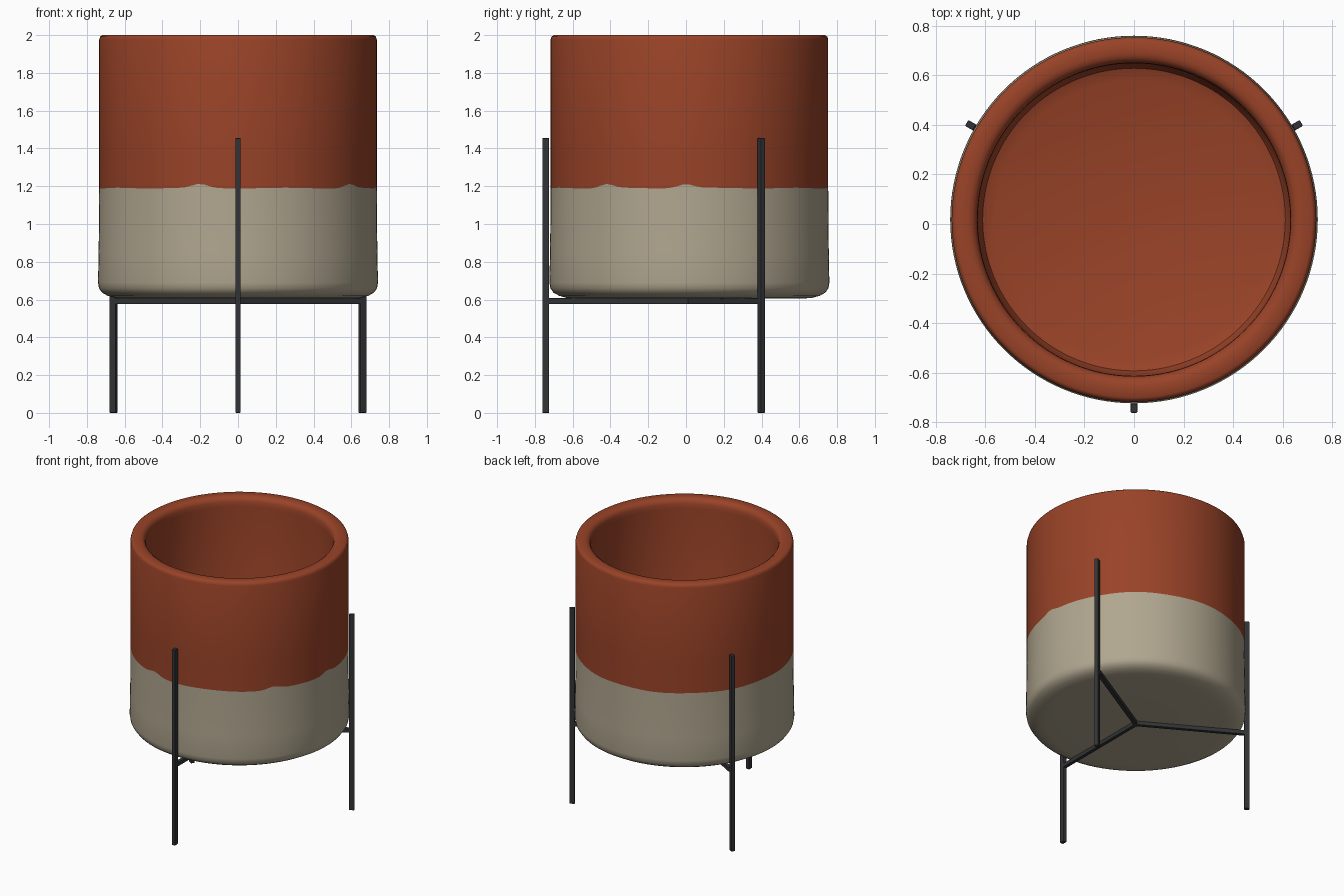
import bpy, bmesh, math

if "Cube" in bpy.data.objects:
    bpy.data.objects.remove(bpy.data.objects["Cube"])

CY = 0.018          # centre of the pot in y
SEG = 128


def material(name, col):
    m = bpy.data.materials.new(name)
    m.diffuse_color = (*col, 1)
    m.use_nodes = True
    m.node_tree.nodes["Principled BSDF"].inputs["Base Color"].default_value = m.diffuse_color
    return m


terracotta = material("terracotta", (0.32, 0.056, 0.021))
glaze = material("beige glaze", (0.44, 0.385, 0.28))
metal = material("black metal", (0.032, 0.033, 0.036))


def glaze_line(a):
    """Height of the glaze edge, with a few wavy bumps."""
    z = 1.19 + 0.002 * math.sin(9 * a)
    for deg in (-1.5, -36.5, -106):
        d = (math.degrees(a) - deg + 180) % 360 - 180
        z += 0.021 * math.exp(-(d / 4.5) ** 2)
    return z


# Pot: revolved profile (radius, height); None marks the glaze edge
profile = [(0.3, 0.604), (0.6, 0.605), (0.65, 0.609), (0.69, 0.62), (0.72, 0.637),
           (0.736, 0.66), (0.741, 0.69), (0.738, 0.85), (0.736, 1.0), (0.735, None),
           (0.735, 1.4), (0.735, 1.975), (0.73, 1.992), (0.718, 2.0),
           (0.672, 2.0), (0.655, 1.996), (0.64, 1.985), (0.632, 1.965), (0.63, 1.93),
           (0.63, 0.78), (0.61, 0.735), (0.56, 0.715)]
GLAZE_ROW = 9
bm = bmesh.new()
rings = []
for r, z in profile:
    ring = []
    for i in range(SEG):
        a = 2 * math.pi * i / SEG
        ring.append(bm.verts.new((r * math.cos(a), CY + r * math.sin(a),
                                  glaze_line(a) if z is None else z)))
    rings.append(ring)
for k in range(len(rings) - 1):
    for i in range(SEG):
        j = (i + 1) % SEG
        f = bm.faces.new((rings[k][i], rings[k][j], rings[k + 1][j], rings[k + 1][i]))
        f.material_index = 1 if k < GLAZE_ROW else 0
bm.faces.new(rings[0][::-1]).material_index = 1     # underside
bm.faces.new(rings[-1]).material_index = 0          # inside floor
me = bpy.data.meshes.new("pot")
bm.to_mesh(me)
bm.free()
pot = bpy.data.objects.new("pot", me)
bpy.context.collection.objects.link(pot)
me.materials.append(terracotta)
me.materials.append(glaze)
bpy.context.view_layer.objects.active = pot
pot.select_set(True)
bpy.ops.object.shade_smooth_by_angle(angle=math.radians(40))


def bar(name, angle, r0, r1, width, z0, z1):
    """Bevelled box reaching radially from r0 to r1 at the given angle."""
    rm = (r0 + r1) / 2
    bpy.ops.mesh.primitive_cube_add(size=1, location=(
        rm * math.cos(angle), CY + rm * math.sin(angle), (z0 + z1) / 2))
    o = bpy.context.object
    o.name = name
    o.scale = (r1 - r0, width, z1 - z0)
    o.rotation_euler.z = angle
    bpy.ops.object.transform_apply(location=False, rotation=False, scale=True)
    bev = o.modifiers.new("bevel", 'BEVEL')
    bev.width = 0.004
    bev.segments = 2
    o.data.materials.append(metal)


# Stand: three legs and three spokes meeting under the pot
for n, deg in (("front", -90), ("right", 30), ("left", 150)):
    a = math.radians(deg)
    bar(n + "_leg", a, 0.742, 0.779, 0.027, 0, 1.455)
    bar(n + "_spoke", a, -0.008, 0.75, 0.027, 0.576, 0.607)
